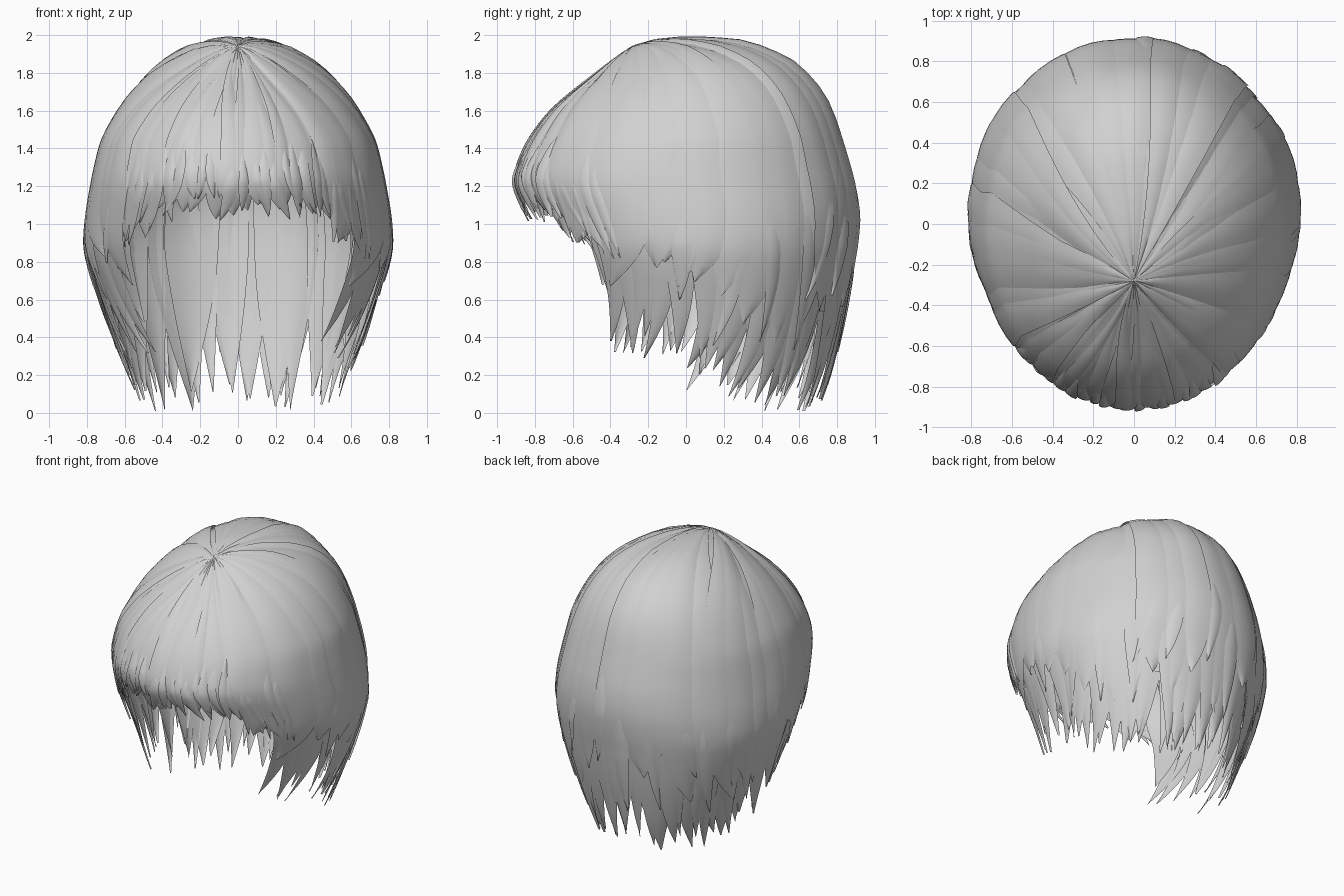
import bpy, bmesh, math, random
from mathutils import Vector

if "Cube" in bpy.data.objects:
    bpy.data.objects.remove(bpy.data.objects["Cube"])

random.seed(23)
hair_grey = bpy.data.materials.new("hair_grey")
hair_grey.diffuse_color = (0.64, 0.64, 0.64, 1)
hair_grey.use_nodes = True
hair_grey.node_tree.nodes["Principled BSDF"].inputs["Base Color"].default_value = hair_grey.diffuse_color

# Head volume: height, front y, back y, half width
RINGS = [(0.0, -0.50, 0.71, 0.52), (0.2, -0.55, 0.78, 0.60), (0.4, -0.60, 0.83, 0.68),
         (0.6, -0.66, 0.87, 0.75), (0.8, -0.74, 0.90, 0.81), (0.9, -0.79, 0.915, 0.825),
         (1.05, -0.86, 0.925, 0.815), (1.2, -0.92, 0.91, 0.79), (1.3, -0.915, 0.885, 0.77),
         (1.45, -0.85, 0.84, 0.73), (1.6, -0.74, 0.79, 0.65), (1.7, -0.63, 0.74, 0.58),
         (1.8, -0.50, 0.66, 0.49), (1.88, -0.39, 0.57, 0.39), (1.94, -0.30, 0.45, 0.29),
         (1.98, -0.17, 0.33, 0.17), (2.0, 0.0, 0.12, 0.02)]
POLE = Vector((0, -0.28))
Z_DOME = 1.45


def ring(z):
    """Front y, back y and half width at a height, smoothly interpolated."""
    z = min(max(z, 0), 2)
    k = next(i for i in range(len(RINGS) - 1) if z <= RINGS[i + 1][0])
    a, b = RINGS[k], RINGS[k + 1]
    p, q = RINGS[max(k - 1, 0)], RINGS[min(k + 2, len(RINGS) - 1)]
    h = b[0] - a[0]
    f = (z - a[0]) / h
    out = []
    for i in (1, 2, 3):
        if z > 1.88:
            out.append(a[i] + (b[i] - a[i]) * f)
            continue
        m0 = (b[i] - p[i]) / (b[0] - p[0]) * h
        m1 = (q[i] - a[i]) / (q[0] - a[0]) * h
        out.append((2 * f ** 3 - 3 * f * f + 1) * a[i] + (f ** 3 - 2 * f * f + f) * m0
                   + (3 * f * f - 2 * f ** 3) * b[i] + (f ** 3 - f * f) * m1)
    return out


def ring_point(phi, z):
    yf, yb, w = ring(z)
    return Vector((w * math.sin(phi), (yf + yb) / 2 - (yb - yf) / 2 * math.cos(phi)))


def dome_height(p):
    lo, hi = 1.3, 2.0
    for _ in range(16):
        mid = (lo + hi) / 2
        yf, yb, w = ring(mid)
        inside = (p.x / w) ** 2 + ((p.y - (yf + yb) / 2) / ((yb - yf) / 2)) ** 2 < 1
        lo, hi = (mid, hi) if inside else (lo, mid)
    return lo


def surface(phi, t, tip, lift):
    """Point on the hair: t runs from the crown (0) over the dome to the tip (1)."""
    split = 0.45
    if t < split:
        u = math.sin(t / split * math.pi / 2)
        p = POLE.lerp(ring_point(phi, Z_DOME), u)
        z = dome_height(p)
        lift *= min(1, 0.3 + u * 1.5)
    else:
        z = Z_DOME + (tip - Z_DOME) * (t - split) / (1 - split)
        p = ring_point(phi, z)
    k = 1 + lift
    return Vector((p.x * k, p.y * k, z + (z - 1) * lift if z > 1 else z))


def table(phi, pts):
    """Interpolate a mirrored table of (degrees from the front, value)."""
    a = abs((math.degrees(phi) + 180) % 360 - 180)
    for p, q in zip(pts, pts[1:]):
        if a <= q[0]:
            return p[1] + (q[1] - p[1]) * (a - p[0]) / (q[0] - p[0])
    return pts[-1][1]


def finish(bm, name):
    for f in bm.faces:
        f.smooth = True
    me = bpy.data.meshes.new(name)
    bm.to_mesh(me)
    bm.free()
    me.materials.append(hair_grey)
    ob = bpy.data.objects.new(name, me)
    bpy.context.collection.objects.link(ob)
    bpy.context.view_layer.objects.active = ob
    ob.select_set(True)
    bpy.ops.object.shade_smooth_by_angle(angle=math.radians(60))
    ob.select_set(False)


def lock(bm, phi, width, tip, lift, sway, start, taper, bulge, rows=32):
    """One shingled ribbon that follows the head and narrows to a swept point."""
    grid = []
    curl, tilt = random.uniform(-0.3, 0.3), random.uniform(-0.011, 0.011)
    for i in range(rows + 1):
        s = i / rows
        t = start + (1 - start) * s
        c = phi + sway * max(0, (t - 0.6) / 0.4) ** 2.5 + curl * max(0, 1 - t / 0.42) ** 2
        w = width
        if s > taper:
            w *= 1 - 0.98 * ((s - taper) / (1 - taper)) ** 2.3
        depth = lift
        if start > 0:
            # Buried, narrow root so the strand emerges from the layer below
            w *= min(1, 0.1 + s * 2)
            depth -= 0.03 * max(0, 1 - s * 1.7)
        grid.append([bm.verts.new(surface(c + j * w, t, tip, depth - bulge * j * j + tilt * j))
                     for j in (-1, -0.5, 0, 0.5, 1)])
    for r, q in zip(grid, grid[1:]):
        for j in range(4):
            bm.faces.new((r[j], q[j], q[j + 1], r[j + 1]))


def lock_row(name, degs, count, hem, vary, lift, sway, width=0.8, sides=(1,), start=0.0, taper=0.7, bulge=0.008):
    """A row of locks between two angles from the front, optionally on both sides."""
    bm = bmesh.new()
    step = math.radians(degs[1] - degs[0]) / count
    for side in sides:
        for i in range(count):
            phi = side * (math.radians(degs[0]) + step * (i + 0.5 + random.uniform(-0.3, 0.3)))
            tip = max(0.01, table(phi, hem) + random.uniform(-0.3, 1) * vary)
            swing = -sway * math.sin(phi) * random.uniform(0.6, 1.2) + random.uniform(-0.08, 0.08)
            root = start + random.uniform(-0.12, 0.12) if start else 0.0
            lock(bm, phi, step * width * random.uniform(0.8, 1.35), tip,
                 lift + random.uniform(-0.012, 0.0), swing, root, taper, bulge)
    finish(bm, name)


# Continuous under layer, ending above the tips
SHELL_HEM = [(0, 1.2), (30, 1.18), (45, 1.02), (60, 0.88), (88, 0.82), (98, 0.66), (125, 0.55), (180, 0.52)]
bm = bmesh.new()
N, M = 96, 28
cols = [[bm.verts.new(surface(2 * math.pi * i / N, j / M, table(2 * math.pi * i / N, SHELL_HEM), -0.025))
         for j in range(M + 1)] for i in range(N)]
for i in range(N):
    a, b = cols[i], cols[(i + 1) % N]
    for j in range(M):
        bm.faces.new((a[j], a[j + 1], b[j + 1], b[j]))
bmesh.ops.remove_doubles(bm, verts=bm.verts, dist=0.0005)
finish(bm, "under_layer")

# Long hair round the back and nape
LONG_HEM = [(0, 0.3), (92, 0.2), (105, 0.12), (130, 0.03), (180, 0.01)]
lock_row("long_back_inner", (93, 267), 16, LONG_HEM, 0.1, -0.022, 0.26, width=0.85, taper=0.62)
lock_row("long_back_outer", (90, 270), 22, LONG_HEM, 0.14, -0.01, 0.26, width=0.75, taper=0.55, start=0.3)

# Shorter layer over the back and sides
TOP_HEM = [(0, 1.1), (45, 0.84), (55, 0.74), (90, 0.6), (115, 0.36), (180, 0.42)]
lock_row("top_layer", (50, 310), 26, TOP_HEM, 0.22, -0.002, 0.18, width=0.85, taper=0.72)

# Locks in front of the ears, curling forward
EAR_HEM = [(0, 0.54), (48, 0.5), (58, 0.36), (80, 0.31), (92, 0.4)]
lock_row("ear_locks", (53, 86), 6, EAR_HEM, 0.12, -0.02, 0.26, width=1.05, sides=(1, -1), start=0.4, taper=0.45)

# Fringe sweeping down into the sides
FRINGE_HEM = [(0, 1.03), (28, 1.04), (40, 0.92), (50, 0.8), (62, 0.72), (180, 0.68)]
lock_row("fringe_base", (-64, 64), 22, FRINGE_HEM, 0.07, -0.012, -0.03, width=0.8, taper=0.74)
lock_row("fringe_strands", (-60, 60), 28, FRINGE_HEM, 0.12, 0.001, -0.05, width=0.5, start=0.36, taper=0.6)

# Thin loose strands lying on the surface
lock_row("loose_strands", (75, 285), 16, TOP_HEM, 0.34, 0.004, 0.2, width=0.3, start=0.5, taper=0.5)
